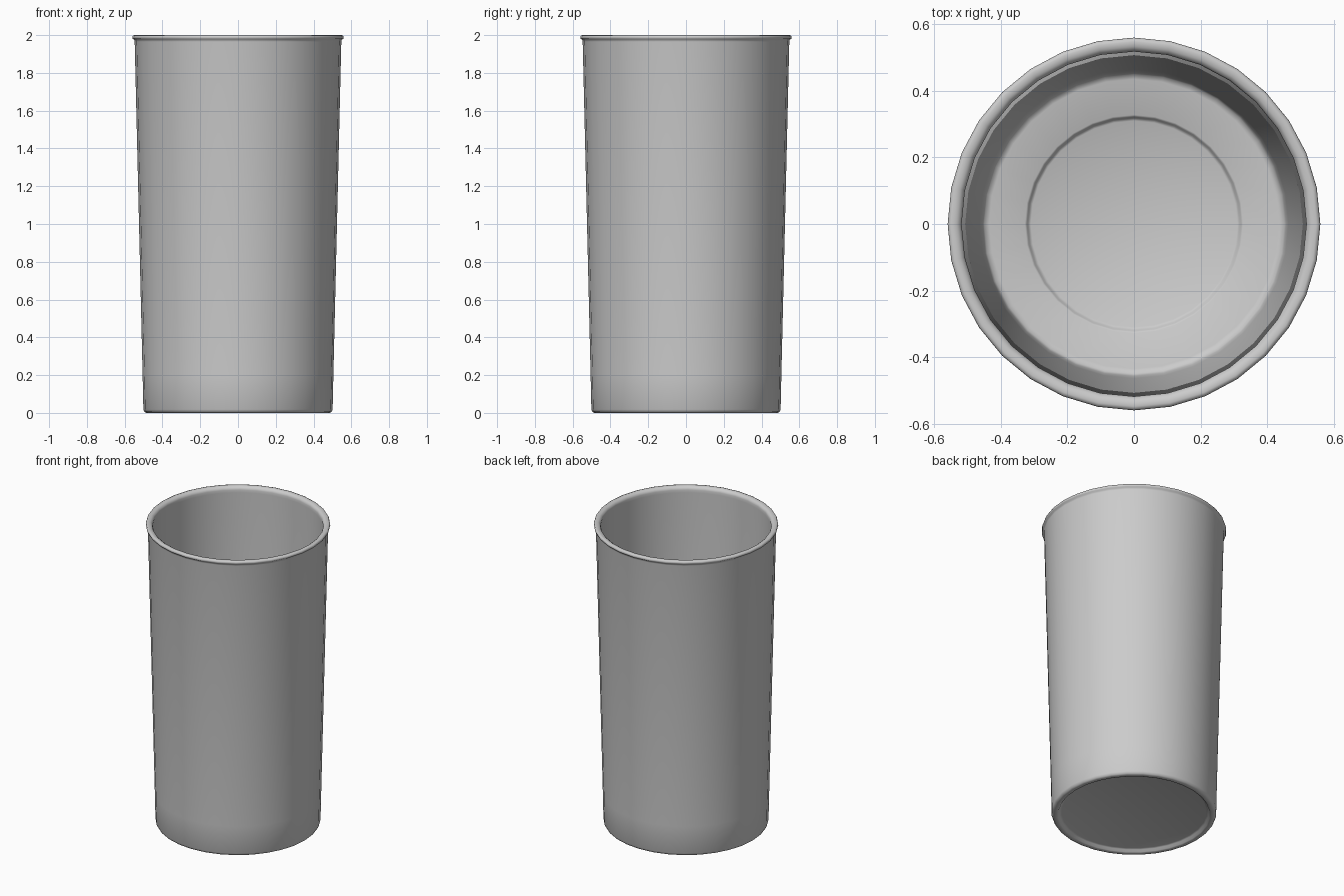
import bpy, bmesh, math

if "Cube" in bpy.data.objects:
    bpy.data.objects.remove(bpy.data.objects["Cube"])

SIDES = 32

# Closed cup profile (radius, height): underside, outer wall, rolled rim, inner wall, floor
profile = [
    (0, 0.02), (0.44, 0.02), (0.452, 0.016), (0.46, 0.003), (0.47, 0),
    (0.485, 0), (0.495, 0.005), (0.501, 0.018), (0.505, 0.2),
    (0.547, 1.965), (0.549, 1.975), (0.557, 1.98), (0.56, 1.988), (0.557, 1.997),
    (0.548, 2.0), (0.533, 1.998), (0.522, 1.99), (0.518, 1.978), (0.519, 1.96),
    (0.464, 0.2), (0.457, 0.08), (0.45, 0.065), (0.435, 0.06),
    (0.328, 0.06), (0.322, 0.056), (0.318, 0.044), (0.31, 0.04), (0, 0.04),
]


def lathe(name, pts, sides):
    bm = bmesh.new()
    rings = []
    for r, z in pts:
        n = 1 if r == 0 else sides
        rings.append([bm.verts.new((r * math.cos(2 * math.pi * i / sides),
                                    r * math.sin(2 * math.pi * i / sides), z))
                      for i in range(n)])
    for a, b in zip(rings, rings[1:]):
        for i in range(sides):
            j = (i + 1) % sides
            if len(a) == 1:
                bm.faces.new((a[0], b[j], b[i]))
            elif len(b) == 1:
                bm.faces.new((a[i], a[j], b[0]))
            else:
                bm.faces.new((a[i], a[j], b[j], b[i]))
    bmesh.ops.recalc_face_normals(bm, faces=bm.faces)
    for f in bm.faces:
        f.smooth = True
    mesh = bpy.data.meshes.new(name)
    bm.to_mesh(mesh)
    bm.free()
    ob = bpy.data.objects.new(name, mesh)
    bpy.context.collection.objects.link(ob)
    return ob


# Tumbler
lathe("cup", profile, SIDES)
